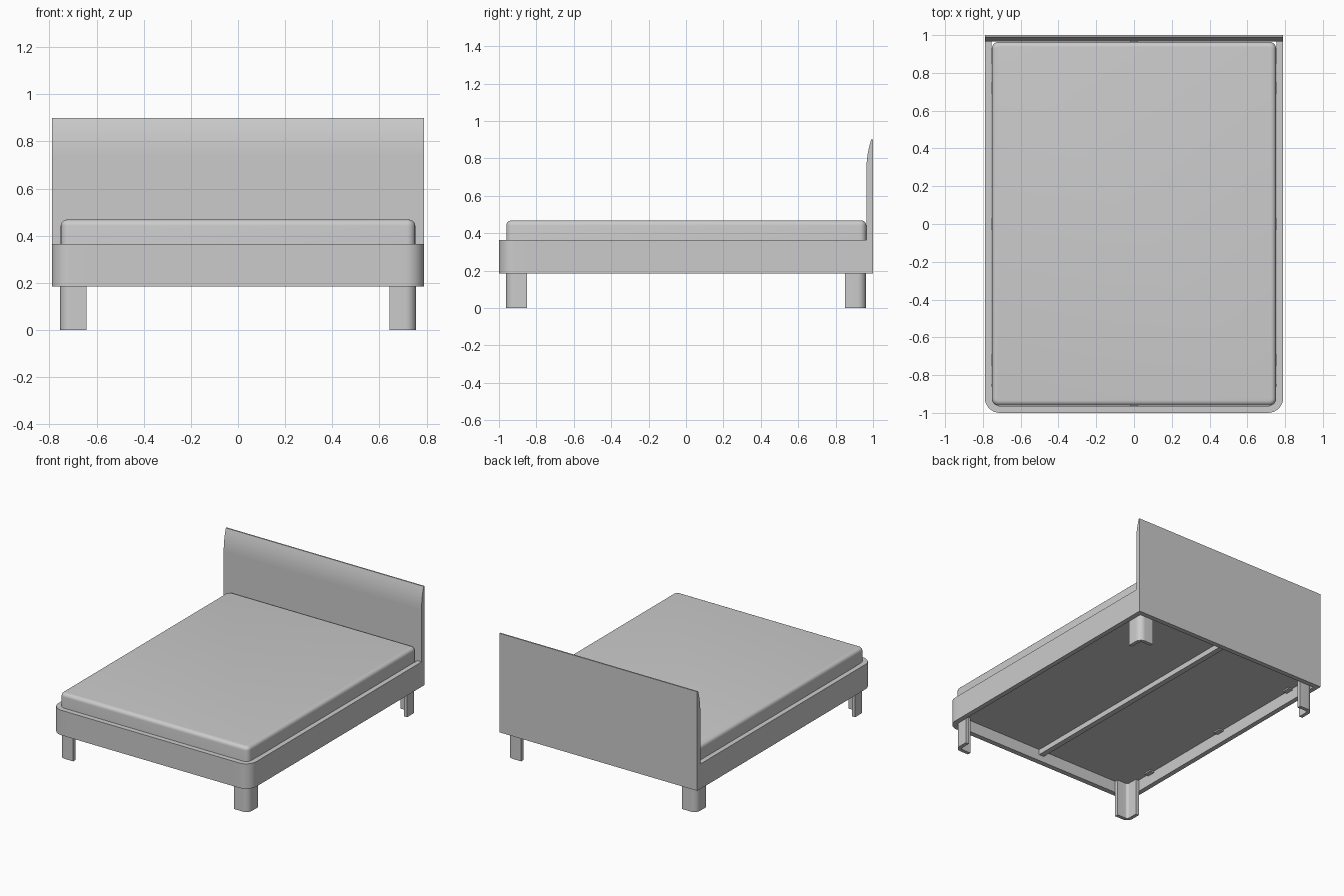
import bpy, bmesh, math

if "Cube" in bpy.data.objects:
    bpy.data.objects.remove(bpy.data.objects["Cube"])

grey = bpy.data.materials.new("plain_grey")
grey.diffuse_color = (0.6, 0.6, 0.6, 1)
grey.use_nodes = True
grey.node_tree.nodes["Principled BSDF"].inputs["Base Color"].default_value = grey.diffuse_color


def finish(name, bm, smooth=True):
    bmesh.ops.recalc_face_normals(bm, faces=bm.faces)
    me = bpy.data.meshes.new(name)
    bm.to_mesh(me)
    bm.free()
    me.materials.append(grey)
    ob = bpy.data.objects.new(name, me)
    bpy.context.collection.objects.link(ob)
    if smooth:
        bpy.ops.object.select_all(action='DESELECT')
        bpy.context.view_layer.objects.active = ob
        ob.select_set(True)
        bpy.ops.object.shade_smooth_by_angle(angle=math.radians(35))
    return ob


def extrude(name, points, offset):
    """Fill a closed outline and sweep it along an offset."""
    bm = bmesh.new()
    face = bm.faces.new([bm.verts.new(p) for p in points])
    res = bmesh.ops.extrude_face_region(bm, geom=[face])
    verts = [v for v in res["geom"] if isinstance(v, bmesh.types.BMVert)]
    bmesh.ops.translate(bm, verts=verts, vec=offset)
    return finish(name, bm)


def box(name, x0, x1, y0, y1, z0, z1):
    pts = [(x0, y0, z0), (x1, y0, z0), (x1, y1, z0), (x0, y1, z0)]
    return extrude(name, pts, (0, 0, z1 - z0))


def angle_piece(name, x, y, sx, sy, length, thick, radius, z0, z1):
    """L-shaped upright with a rounded outer corner at (x, y)."""
    def arc(r, steps=8):
        return [(radius - r * math.cos(t), radius - r * math.sin(t))
                for t in (i * math.pi / 2 / steps for i in range(steps + 1))]
    outer = [(0, length)] + arc(radius) + [(length, 0)]
    inner = [(thick, length)] + arc(max(radius - thick, 0.004)) + [(length, thick)]
    pts = [(x - sx * u, y - sy * v, z0) for u, v in outer + inner[::-1]]
    return extrude(name, pts, (0, 0, z1 - z0))


LOW, HIGH = 0.185, 0.365      # bed frame bottom and top

# Frame rails, rounded front corners and legs
for side, s in (("left", -1), ("right", 1)):
    xa, xb = sorted((s * 0.755, s * 0.79))
    box(side + "_rail", xa, xb, -0.86, 0.965, LOW, HIGH)
    angle_piece(side + "_frame_corner", s * 0.79, -1, s, -1, 0.14, 0.037, 0.08, LOW, HIGH)
    for end, y, sy in (("front", -0.962, -1), ("back", 0.962, 1)):
        angle_piece(f"{end}_{side}_leg", s * 0.755, y, s, sy, 0.112, 0.026, 0.045, 0, 0.27)
box("front_rail", -0.65, 0.65, -1, -0.963, LOW, HIGH)

# Mattress with rounded upright corners and a rounded top edge
bm = bmesh.new()
bmesh.ops.create_cube(bm, size=1)
for v in bm.verts:
    v.co = (v.co.x * 1.504, v.co.y * 1.925 + 0.0015, v.co.z * 0.2 + 0.368)
upright = [e for e in bm.edges if abs(e.verts[0].co.z - e.verts[1].co.z) > 0.1]
bmesh.ops.bevel(bm, geom=upright, offset=0.035, segments=5, affect='EDGES', profile=0.5)
rim = [e for e in bm.edges if min(v.co.z for v in e.verts) > 0.46]
bmesh.ops.bevel(bm, geom=rim, offset=0.026, segments=5, affect='EDGES', profile=0.5)
finish("mattress", bm)

# Centre support beam and small brackets under the mattress
box("centre_beam", -0.02, 0.02, -0.963, 0.965, 0.23, 0.27)
for s in (-1, 1):
    for i, y in enumerate((-0.72, 0.0, 0.72)):
        xa, xb = sorted((s * 0.72, s * 0.755))
        box(f"bracket_{'left' if s < 0 else 'right'}_{i + 1}", xa, xb, y - 0.03, y + 0.03, 0.258, 0.27)

# Headboard panel and its cap, curved back at the front
box("headboard_panel", -0.79, 0.79, 0.965, 1.0, LOW, 0.745)
profile = [(1.0, 0.745), (1.0, 0.9), (0.99, 0.9)]
for i in range(1, 9):
    t = 1 - i / 8
    profile.append((0.965 + 0.025 * t ** 2, 0.745 + 0.155 * t))
extrude("headboard_cap", [(-0.79, y, z) for y, z in profile], (1.58, 0, 0))
